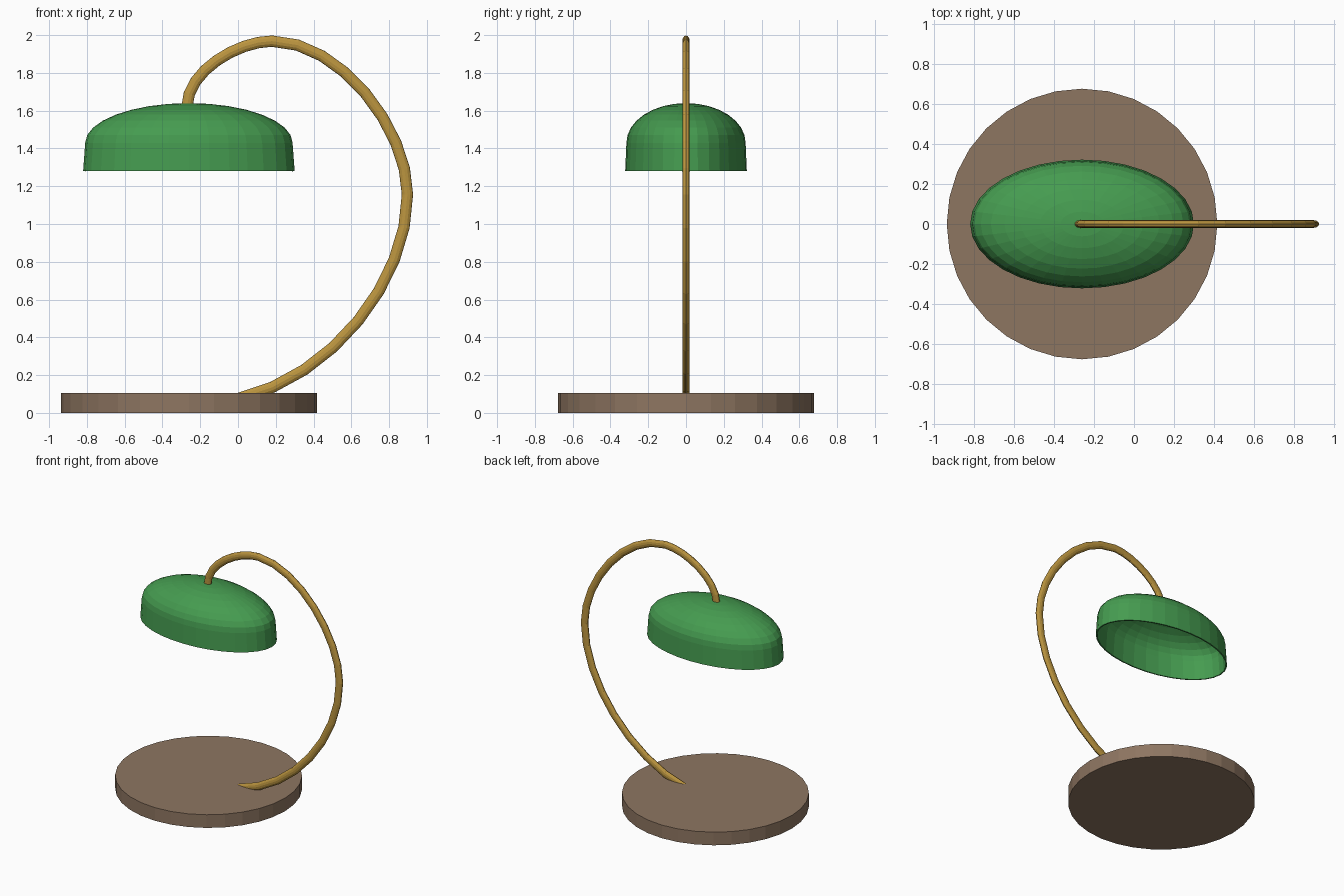
import bpy, bmesh
from math import sin, cos, pi

if "Cube" in bpy.data.objects:
    bpy.data.objects.remove(bpy.data.objects["Cube"])

CX = -0.26      # shared axis of base and shade
SIDES = 32


def paint(obj, name, rgb):
    mat = bpy.data.materials.new(name)
    mat.diffuse_color = (*rgb, 1)
    mat.use_nodes = True
    mat.node_tree.nodes["Principled BSDF"].inputs["Base Color"].default_value = mat.diffuse_color
    obj.data.materials.append(mat)


# Base disc
bpy.ops.mesh.primitive_cylinder_add(vertices=SIDES, radius=0.677, depth=0.105,
                                    location=(CX, 0, 0.0525))
base = bpy.context.object
base.name = "base"
paint(base, "brown", (0.27, 0.18, 0.12))

# Oval shade: slightly flared skirt under an elliptical dome, open below
profile = [(1.0, 1.28)]
profile += [(0.98 * cos(k * pi / 16), 1.43 + 0.21 * sin(k * pi / 16)) for k in range(8)]
bm = bmesh.new()
rings = [[bm.verts.new((0.56 * r * cos(2 * pi * i / SIDES),
                        0.322 * r * sin(2 * pi * i / SIDES), z))
          for i in range(SIDES)] for r, z in profile]
for low, high in zip(rings, rings[1:]):
    for i in range(SIDES):
        j = (i + 1) % SIDES
        bm.faces.new((low[i], low[j], high[j], high[i]))
top = bm.verts.new((0, 0, 1.64))
for i in range(SIDES):
    bm.faces.new((rings[-1][i], rings[-1][(i + 1) % SIDES], top))
mesh = bpy.data.meshes.new("shade")
bm.to_mesh(mesh)
bm.free()
shade = bpy.data.objects.new("shade", mesh)
shade.location.x = CX
bpy.context.collection.objects.link(shade)
wall = shade.modifiers.new("wall", 'SOLIDIFY')
wall.thickness = 0.01
wall.offset = -1
paint(shade, "green", (0.06, 0.33, 0.08))

# Curved arm: bezier in the xz plane, as (handle in, point, handle out)
path = [((-0.27, 1.45), (-0.27, 1.62), (-0.27, 1.81)),
        ((0.0, 1.968), (0.18, 1.968), (0.54, 1.968)),
        ((0.897, 1.505), (0.897, 1.156), (0.897, 0.70)),
        ((0.50, 0.19), (0.0, 0.075), (-0.2, 0.03))]
curve = bpy.data.curves.new("arm", 'CURVE')
curve.dimensions = '3D'
curve.bevel_depth = 0.03
curve.bevel_resolution = 4
curve.resolution_u = 8
curve.use_fill_caps = True
spline = curve.splines.new('BEZIER')
spline.bezier_points.add(len(path) - 1)
for p, (a, c, b) in zip(spline.bezier_points, path):
    p.handle_left_type = p.handle_right_type = 'FREE'
    p.handle_left = (a[0], 0, a[1])
    p.co = (c[0], 0, c[1])
    p.handle_right = (b[0], 0, b[1])
spline.use_smooth = False
arm = bpy.data.objects.new("arm", curve)
arm.scale.y = 0.65      # tube is narrower front to back
bpy.context.collection.objects.link(arm)
paint(arm, "brass", (0.5, 0.3, 0.05))
bpy.context.view_layer.objects.active = arm
bpy.ops.object.select_all(action='DESELECT')
arm.select_set(True)
bpy.ops.object.convert(target='MESH')
